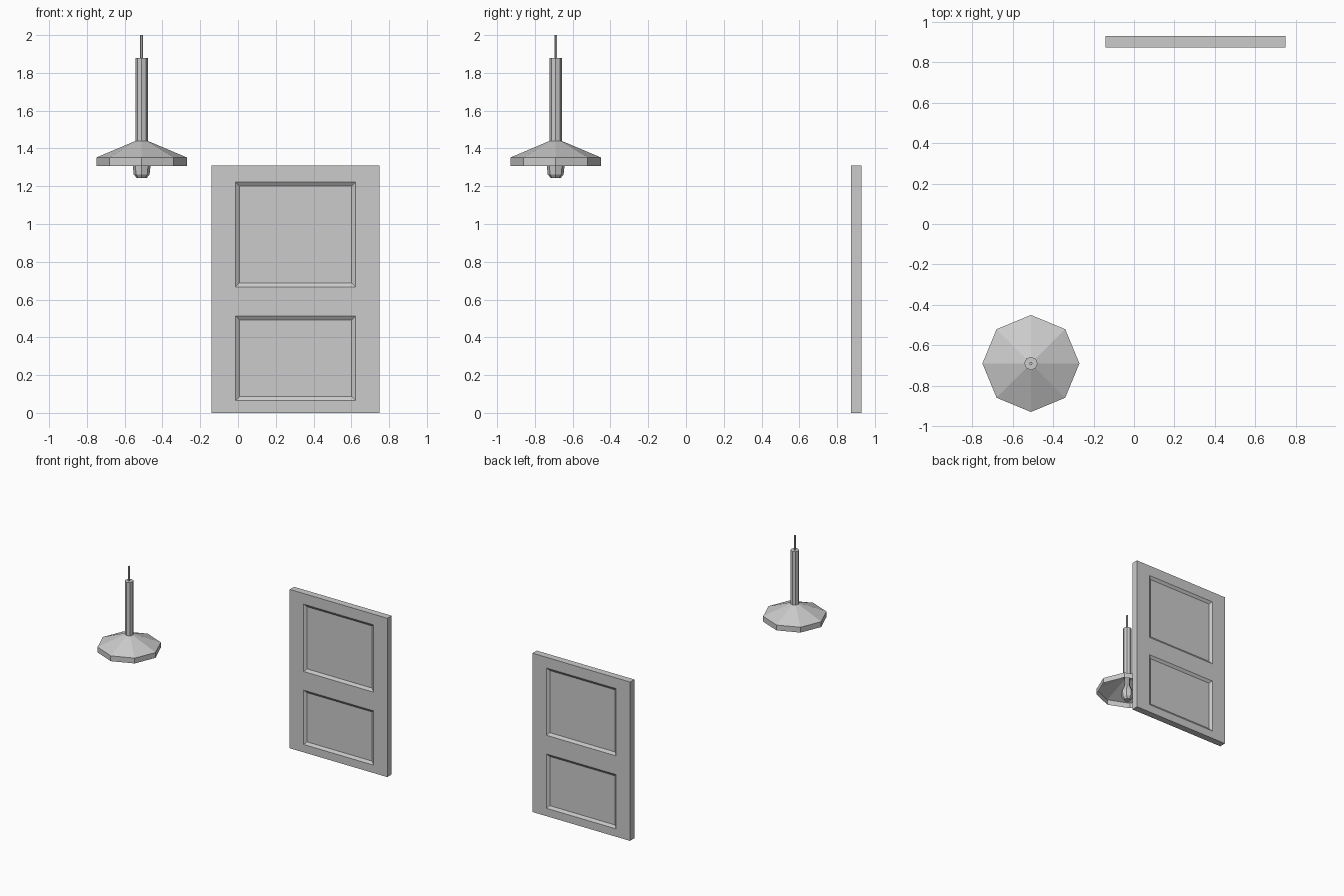
import bpy, bmesh, math

if "Cube" in bpy.data.objects:
    bpy.data.objects.remove(bpy.data.objects["Cube"])


def new_object(name, bm, location):
    mesh = bpy.data.meshes.new(name)
    bm.to_mesh(mesh)
    bm.free()
    obj = bpy.data.objects.new(name, mesh)
    obj.location = location
    bpy.context.collection.objects.link(obj)
    return obj


def lathe(name, profile, sides, location, caps=(True, True)):
    """Faceted turned part from (radius, z) points, listed bottom to top."""
    bm = bmesh.new()
    rings = [[bm.verts.new((r * math.cos(2 * math.pi * i / sides),
                            r * math.sin(2 * math.pi * i / sides), z))
              for i in range(sides)] for r, z in profile]
    for low, high in zip(rings, rings[1:]):
        for i in range(sides):
            j = (i + 1) % sides
            bm.faces.new((low[i], low[j], high[j], high[i]))
    if caps[0]:
        bm.faces.new(rings[0][::-1])
    if caps[1]:
        bm.faces.new(rings[-1])
    return new_object(name, bm, location)


# Hanging lamp
lamp = (-0.51, -0.69, 0)
lathe("lamp_shade", [(0.24, 1.308), (0.24, 1.352), (0.032, 1.44)], 8, lamp,
      caps=(False, False))
lathe("lamp_stem", [(0.033, 1.435), (0.033, 1.88)], 8, lamp)
lathe("lamp_cord", [(0.008, 1.88), (0.008, 2.0)], 6, lamp)
lathe("lamp_bulb", [(0.026, 1.243), (0.042, 1.263), (0.048, 1.315),
                    (0.022, 1.37), (0.022, 1.44)], 8, lamp)

# Door: front half with recessed panels, mirrored to the back
half = 0.028
xs = [-0.445, -0.318, 0.318, 0.445]
zs = [0, 0.065, 0.513, 0.667, 1.222, 1.31]
bm = bmesh.new()
grid = [[bm.verts.new((x, -half, z)) for x in xs] for z in zs]
panels = []
for k in range(len(zs) - 1):
    for i in range(len(xs) - 1):
        face = bm.faces.new((grid[k][i], grid[k][i + 1],
                             grid[k + 1][i + 1], grid[k + 1][i]))
        if i == 1 and k in (1, 3):
            panels.append(face)
rim = [e for e in bm.edges if e.is_boundary]
sides = bmesh.ops.extrude_edge_only(bm, edges=rim)["geom"]
for v in sides:
    if isinstance(v, bmesh.types.BMVert):
        v.co.y = 0
bm.normal_update()
bmesh.ops.inset_individual(bm, faces=panels, thickness=0.03, depth=0)
for face in panels:
    for v in face.verts:
        v.co.y = -half + 0.015
bmesh.ops.recalc_face_normals(bm, faces=bm.faces)
for face in bm.faces:
    face.normal_update()
if panels[0].normal.y > 0:
    bmesh.ops.reverse_faces(bm, faces=bm.faces)
door = new_object("door", bm, (0.305, 0.902, 0))
mirror = door.modifiers.new("back_half", "MIRROR")
mirror.use_axis = (False, True, False)
